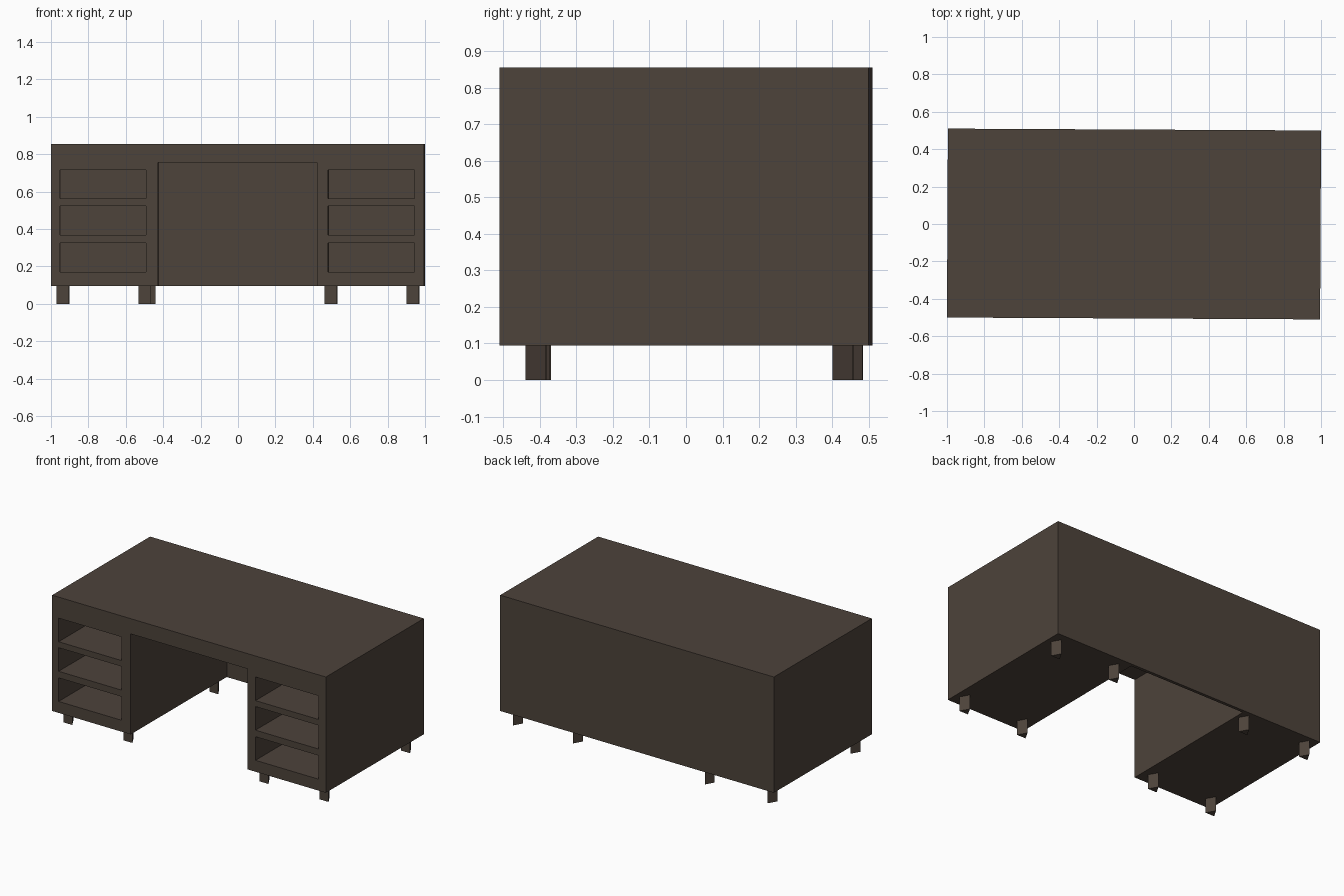
import bpy, bmesh, math
from mathutils import Matrix, Vector

if "Cube" in bpy.data.objects:
    bpy.data.objects.remove(bpy.data.objects["Cube"], do_unlink=True)

# Single dark wood colour
wood = bpy.data.materials.new("dark brown wood")
wood.use_nodes = True
colour = (0.075, 0.056, 0.043, 1)
wood.diffuse_color = colour
wood.node_tree.nodes["Principled BSDF"].inputs["Base Color"].default_value = colour

W, D = 0.9975, 0.505          # half width and half depth
Z0, Z1, Z2 = 0.095, 0.755, 0.855   # body bottom, slab underside, top
KNEE = 0.425                  # half width of the kneehole
TURN = Matrix.Rotation(-0.005, 4, "Z")   # the desk stands very slightly turned


def finish(bm, name):
    bmesh.ops.transform(bm, matrix=TURN, verts=bm.verts)
    bmesh.ops.recalc_face_normals(bm, faces=bm.faces)
    mesh = bpy.data.meshes.new(name)
    bm.to_mesh(mesh)
    bm.free()
    mesh.materials.append(wood)
    obj = bpy.data.objects.new(name, mesh)
    bpy.context.collection.objects.link(obj)
    return obj


def box(lo, hi):
    lo, hi = Vector(lo), Vector(hi)
    bm = bmesh.new()
    size = Matrix.Diagonal((*(hi - lo), 1))
    bmesh.ops.create_cube(bm, size=1, matrix=Matrix.Translation((lo + hi) / 2) @ size)
    return bm


def pedestal(name, x0, x1, open_x, open_z):
    """Cabinet with a column of open compartments sunk into its front."""
    bm = box((x0, -D, Z0), (x1, D, Z1))
    cuts = [((x, 0, 0), (1, 0, 0)) for x in open_x]
    cuts += [((0, 0, z), (0, 0, 1)) for pair in open_z for z in pair]
    for point, normal in cuts:
        bmesh.ops.bisect_plane(bm, geom=bm.verts[:] + bm.edges[:] + bm.faces[:],
                               plane_co=point, plane_no=normal)
    bm.normal_update()
    openings = []
    for face in bm.faces:
        c = face.calc_center_median()
        if (face.normal.y < -0.9 and open_x[0] < c.x < open_x[1]
                and any(a < c.z < b for a, b in open_z)):
            openings.append(face)
    sunk = bmesh.ops.extrude_discrete_faces(bm, faces=openings)["faces"]
    for face in sunk:
        bmesh.ops.translate(bm, vec=(0, 0.9, 0), verts=face.verts)
    finish(bm, name)


def leg(name, x, y):
    """Three-sided post with its flat side to the front."""
    bm = bmesh.new()
    bmesh.ops.create_cone(bm, cap_ends=True, segments=3, radius1=0.0375,
                          radius2=0.0375, depth=Z0)
    # Put one corner of the triangle to the back
    top = max(bm.verts, key=lambda v: v.co.y).co
    spin = math.pi / 2 - math.atan2(top.y, top.x)
    bmesh.ops.rotate(bm, verts=bm.verts, matrix=Matrix.Rotation(spin, 3, "Z"))
    bmesh.ops.translate(bm, vec=(x, y, Z0 / 2), verts=bm.verts)
    finish(bm, name)


# Top slab and kneehole back panel
finish(box((-W, -D, Z1), (W, D, Z2)), "desk_top")
finish(box((-KNEE, D - 0.02, Z0), (KNEE, D, Z1)), "back_panel")

# Pedestals with three compartments each
rows = [(z, z + 0.155) for z in (0.17, 0.368, 0.562)]
pedestal("left_pedestal", KNEE, W, (0.485, 0.945), rows)
pedestal("right_pedestal", -W, -KNEE, (-0.95, -0.49), rows)

# Legs: four under each pedestal
for side, s, front_y, back_y in (("left", 1, -0.416, 0.424), ("right", -1, -0.412, 0.443)):
    for place, x in (("inner", 0.497), ("outer", 0.935)):
        leg(f"{side}_{place}_front_leg", s * x, front_y)
        back_x = 0.477 if (side, place) == ("right", "inner") else x
        leg(f"{side}_{place}_back_leg", s * back_x, back_y)
